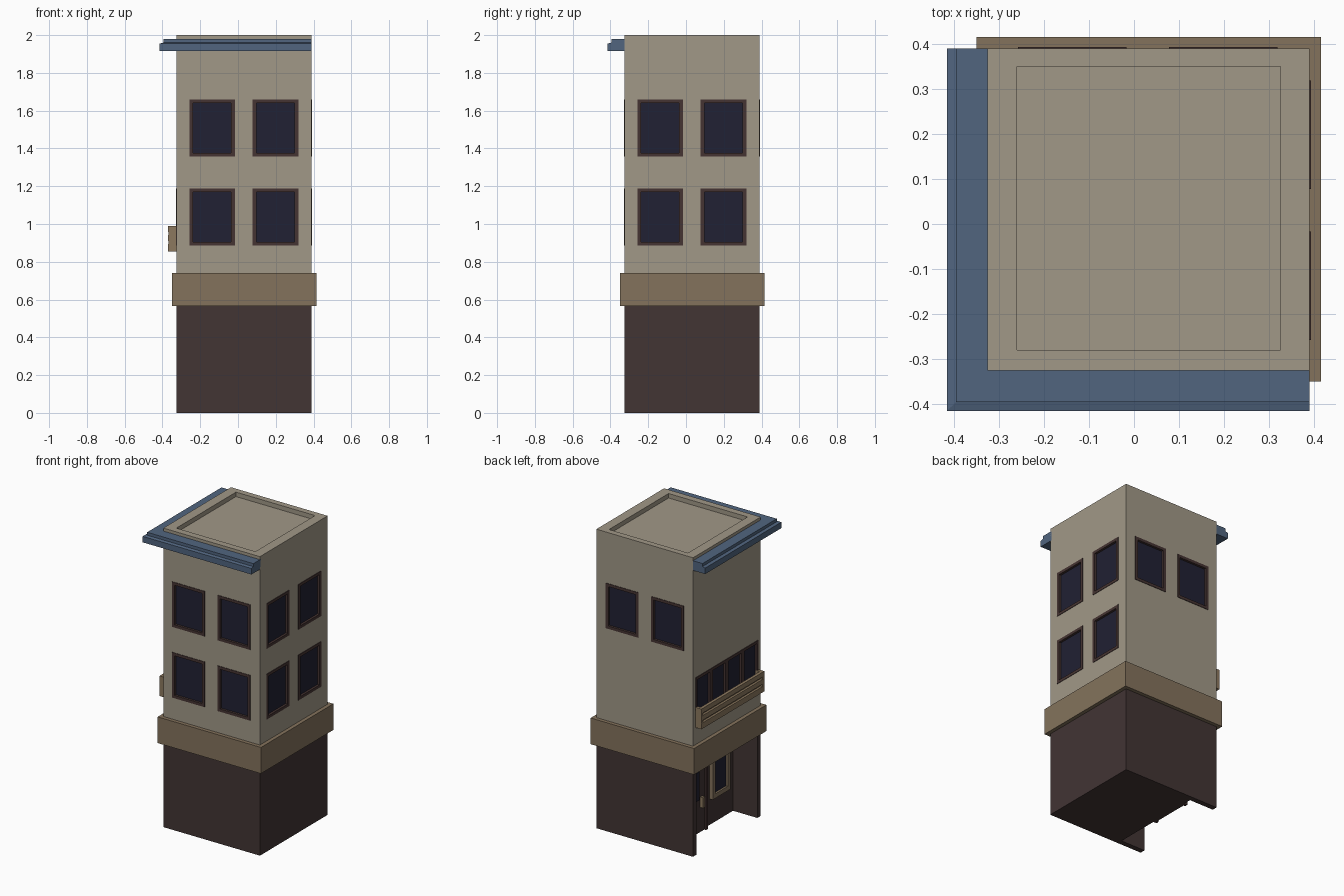
import bpy, bmesh
from mathutils import Vector

if "Cube" in bpy.data.objects:
    bpy.data.objects.remove(bpy.data.objects["Cube"])

def mat(name, c):
    m = bpy.data.materials.new(name)
    m.diffuse_color = (*c, 1)
    m.use_nodes = True
    m.node_tree.nodes["Principled BSDF"].inputs["Base Color"].default_value = m.diffuse_color
    return m

WALL = mat("wall_stone", (.357, .315, .244))
BASE = mat("dark_base", (.054, .035, .034))
BAND = mat("tan_band", (.231, .171, .107))
RAIL = mat("rail_tan", (.265, .190, .114))
BLUE = mat("cornice_blue", (.082, .130, .212))
FRAME = mat("frame_brown", (.060, .034, .032))
GLASS = mat("dark_glass", (.015, .015, .033))

LO, HI = -.325, .39          # wall planes, same in x and y

def boxes(name, lst, m):
    """One object made of axis-aligned boxes given as pairs of corners."""
    bm = bmesh.new()
    for a, b in lst:
        a, b = Vector(a), Vector(b)
        c, s = (a + b) / 2, b - a
        for v in bmesh.ops.create_cube(bm, size=1)["verts"]:
            v.co = Vector((c[i] + v.co[i] * abs(s[i]) for i in range(3)))
    me = bpy.data.meshes.new(name)
    bm.to_mesh(me)
    bm.free()
    me.materials.append(m)
    ob = bpy.data.objects.new(name, me)
    bpy.context.collection.objects.link(ob)
    return ob

def carve(ob, lst):
    """Cut boxes out of an object."""
    cut = boxes("cutter", lst, ob.data.materials[0])
    cut.hide_render = True
    mod = ob.modifiers.new("cut", 'BOOLEAN')
    mod.operation, mod.solver, mod.object = 'DIFFERENCE', 'EXACT', cut
    dg = bpy.context.evaluated_depsgraph_get()
    me = bpy.data.meshes.new_from_object(ob.evaluated_get(dg))
    ob.modifiers.clear()
    ob.data = me
    bpy.data.objects.remove(cut)

def on_face(face, u, d, z):
    """Point on a wall: u along it, d inward depth, z height."""
    return {"front": (u, LO + d, z), "back": (u, HI - d, z),
            "left": (LO + d, u, z), "right": (HI - d, u, z)}[face]

def slab(face, u0, u1, z0, z1, d0, d1):
    return on_face(face, u0, d0, z0), on_face(face, u1, d1, z1)

def ring(face, u0, u1, z0, z1, t, d0, d1):
    """Four bars framing a rectangle."""
    return [slab(face, u0, u0 + t, z0, z1, d0, d1),
            slab(face, u1 - t, u1, z0, z1, d0, d1),
            slab(face, u0 + t, u1 - t, z0, z0 + t, d0, d1),
            slab(face, u0 + t, u1 - t, z1 - t, z1, d0, d1)]

# window layout
cols = [(-.258, -.017), (.078, .319)]
low, high = (.885, 1.188), (1.358, 1.66)
wins = [(f, *c, *r) for f in ("front", "right") for c in cols for r in (low, high)]
wins += [("back", *c, *high) for c in cols]
strip = ("left", -.30, .365, *low)

# upper storeys with window openings and sunken roof
upper = boxes("upper_walls", [((LO, LO, .7), (HI, HI, 2))], WALL)
holes = [slab(*w, -.05, .025) for w in wins + [strip]]
holes.append(((-.26, -.28, 1.97), (.325, .35, 2.1)))
carve(upper, holes)

# window frames and panes
for i, w in enumerate(wins):
    f, u0, u1, z0, z1 = w
    boxes(f"window_frame_{i}", ring(*w, .019, -.003, .025), FRAME)
    boxes(f"window_pane_{i}", [slab(f, u0 + .015, u1 - .015, z0 + .015, z1 - .015, .012, .02)], GLASS)

# long four-pane window behind the balcony
f, u0, u1, z0, z1 = strip
step = (u1 - u0) / 4
bars = ring(*strip, .019, -.003, .025)
bars += [slab(f, u0 + step * k - .016, u0 + step * k + .016, z0 + .019, z1 - .019, -.002, .025) for k in (1, 2, 3)]
boxes("balcony_window_frame", bars, FRAME)
boxes("balcony_window_pane", [slab(f, u0 + .015, u1 - .015, z0 + .015, z1 - .015, .012, .02)], GLASS)

# balcony: floor, end posts and horizontal boards
bal = [slab("left", -.30, .365, .855, .872, -.045, .005),
       slab("left", -.29, .355, .86, .975, -.030, -.018)]
bal += [slab("left", a, a + .02, .855, .99, -.044, .005) for a in (-.30, .345)]
bal += [slab("left", -.30, .365, z, z + .032, -.045, -.025) for z in (.862, .910, .958)]
boxes("balcony", bal, RAIL)

# band between the storeys
boxes("band", [((-.35, -.35, .565), (.415, .415, .74))], BAND)

# ground floor with entrance recess open to the left
base = boxes("ground_floor", [((LO, LO, 0), (HI, HI, .6))], BASE)
carve(base, [((-.6, -.29, -.1), (-.145, .355, .565))])

# entrance door, its frame, glass and handle (depth .18 is the recess back)
boxes("door", [slab("left", .03, .28, 0, .46, .168, .185)], BASE)
boxes("door_frame", [slab("left", .01, .03, 0, .48, .155, .185),
                     slab("left", .28, .30, 0, .48, .155, .185),
                     slab("left", .03, .28, .46, .48, .155, .185)], FRAME)
boxes("door_glass", [slab("left", .09, .23, .22, .41, .163, .17)], GLASS)
boxes("door_handle", [slab("left", .055, .075, .165, .235, .145, .17)], RAIL)

# shop window beside the door
shop = ("left", -.23, -.04, .175, .48)
boxes("shop_window_frame", ring(*shop, .03, .155, .185), BAND)
boxes("shop_window_pane", [slab("left", -.205, -.065, .20, .455, .168, .176)], GLASS)

# cornice: stepped profile mitred round the front-left corner
prof = [(-.01, 1.915), (.09, 1.915), (.09, 1.955), (.07, 1.96), (.07, 1.98), (-.01, 1.98)]
bm = bmesh.new()
rows = [[bm.verts.new(p) for p in pts] for pts in (
    [(LO - o, HI, z) for o, z in prof],
    [(LO - o, LO - o, z) for o, z in prof],
    [(HI, LO - o, z) for o, z in prof])]
n = len(prof)
for a, b in zip(rows, rows[1:]):
    for i in range(n):
        bm.faces.new((a[i], a[(i + 1) % n], b[(i + 1) % n], b[i]))
bm.faces.new(rows[0])
bm.faces.new(rows[-1])
bmesh.ops.recalc_face_normals(bm, faces=bm.faces)
me = bpy.data.meshes.new("cornice")
bm.to_mesh(me)
bm.free()
me.materials.append(BLUE)
bpy.context.collection.objects.link(bpy.data.objects.new("cornice", me))
